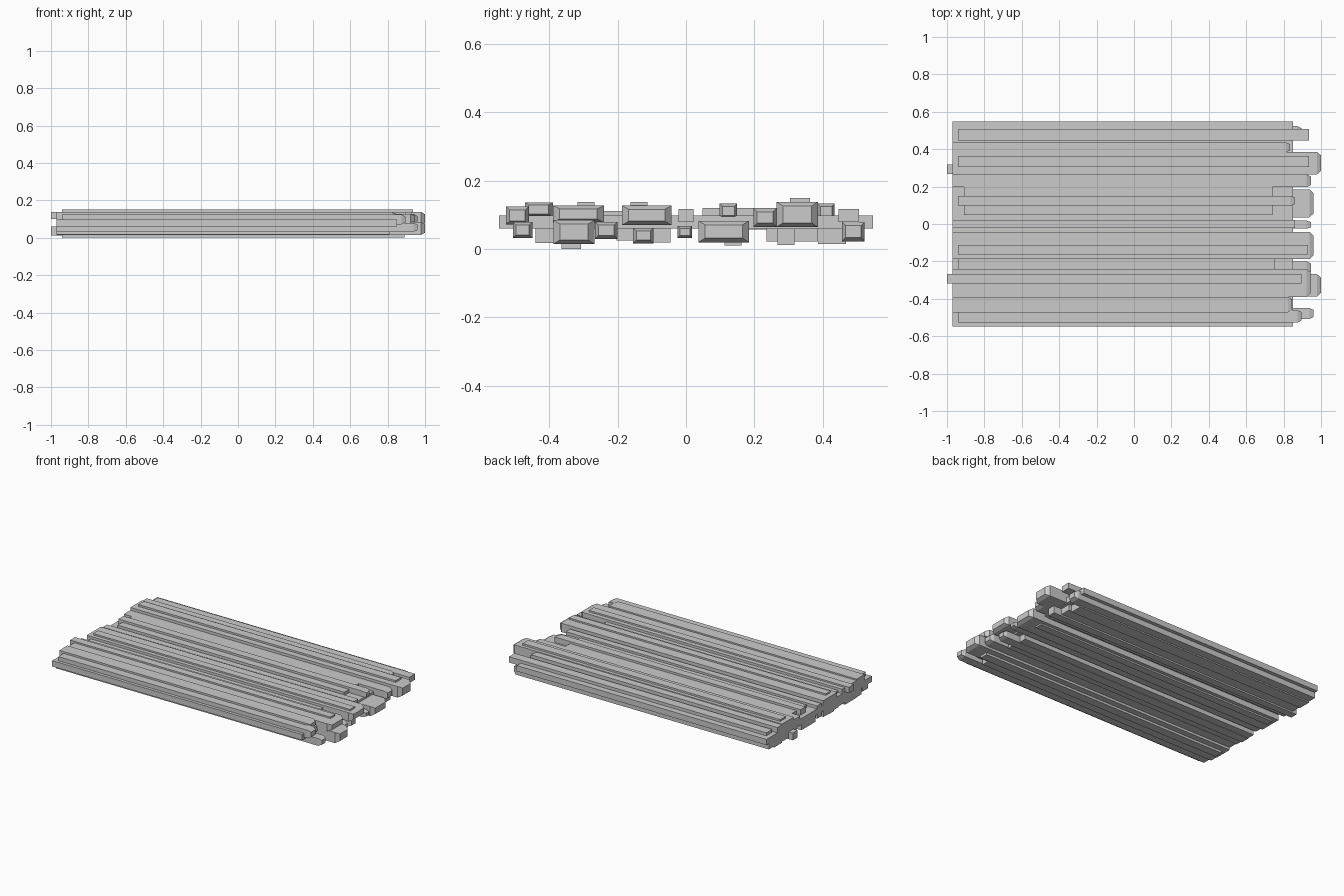
import bpy, bmesh


def plank(name, x0, x1, y0, y1, z0, z1, taper=False):
    """Long box along x; optionally with a bevelled tip at the +x end."""
    bm = bmesh.new()
    sections = [(x0, 0, 0), (x1, 0, 0)]
    if taper:
        sections = [(x0, 0, 0), (x1 - 0.022, 0, 0),
                    (x1, min(0.02, (y1 - y0) * 0.16), min(0.012, (z1 - z0) * 0.2))]
    rings = [[bm.verts.new(p) for p in ((x, y0 + a, z0 + b), (x, y1 - a, z0 + b),
                                        (x, y1 - a, z1 - b), (x, y0 + a, z1 - b))]
             for x, a, b in sections]
    for r, s in zip(rings, rings[1:]):
        for i in range(4):
            j = (i + 1) % 4
            bm.faces.new((r[i], r[j], s[j], s[i]))
    bm.faces.new(rings[0])
    bm.faces.new(rings[-1])
    bmesh.ops.recalc_face_normals(bm, faces=bm.faces[:])
    me = bpy.data.meshes.new(name)
    bm.to_mesh(me)
    bm.free()
    bpy.context.collection.objects.link(bpy.data.objects.new(name, me))


# Middle layer that ties the bundle together
plank("core_board", -0.97, 0.85, -0.547, 0.547, 0.06, 0.098)

# Strips with bevelled tips: x start, x end, y range, z range
tipped = [
    (-0.94, 0.895, -0.527, -0.46, 0.072, 0.125),
    (-0.97, 0.96, -0.507, -0.45, 0.032, 0.08),
    (-0.97, 0.845, -0.472, -0.39, 0.095, 0.137),
    (-0.97, 0.945, -0.39, -0.24, 0.078, 0.128),
    (-0.97, 1.0, -0.388, -0.268, 0.015, 0.085),
    (-0.97, 0.945, -0.267, -0.2, 0.03, 0.08),
    (-0.97, 0.96, -0.188, -0.042, 0.07, 0.128),
    (-0.97, 0.93, -0.155, -0.095, 0.017, 0.062),
    (-0.97, 0.945, -0.025, 0.018, 0.033, 0.068),
    (-0.97, 0.96, 0.036, 0.185, 0.02, 0.083),
    (-0.94, 0.86, 0.098, 0.15, 0.09, 0.134),
    (-0.97, 0.945, 0.197, 0.265, 0.065, 0.12),
    (-0.97, 1.0, 0.265, 0.386, 0.065, 0.138),
    (-0.97, 0.835, 0.385, 0.435, 0.09, 0.133),
    (-0.97, 0.895, 0.457, 0.523, 0.023, 0.08),
]
for i, t in enumerate(tipped):
    plank(f"tipped_strip_{i + 1}", *t, taper=True)

# Square-ended strips
square = [
    (-0.97, 0.81, -0.44, -0.385, 0.018, 0.06),
    (-0.94, 0.89, -0.365, -0.308, 0.0, 0.06),
    (-1.0, 0.895, -0.318, -0.268, 0.1, 0.138),
    (-0.94, 0.75, -0.24, -0.188, 0.06, 0.112),
    (-0.97, 0.81, -0.203, -0.155, 0.025, 0.06),
    (-0.94, 0.93, -0.163, -0.112, 0.1, 0.138),
    (-0.97, 0.81, -0.095, -0.045, 0.02, 0.06),
    (-0.97, 0.86, -0.022, 0.022, 0.08, 0.118),
    (-0.91, 0.74, 0.048, 0.197, 0.08, 0.12),
    (-0.94, 0.86, 0.112, 0.162, 0.01, 0.06),
    (-0.97, 0.82, 0.185, 0.235, 0.057, 0.09),
    (-0.97, 0.83, 0.235, 0.386, 0.022, 0.066),
    (-1.0, 0.89, 0.268, 0.317, 0.012, 0.06),
    (-0.94, 0.935, 0.305, 0.363, 0.1, 0.15),
    (-0.97, 0.81, 0.386, 0.468, 0.015, 0.06),
    (-0.94, 0.935, 0.447, 0.507, 0.08, 0.118),
]
for i, s in enumerate(square):
    plank(f"square_strip_{i + 1}", *s)
